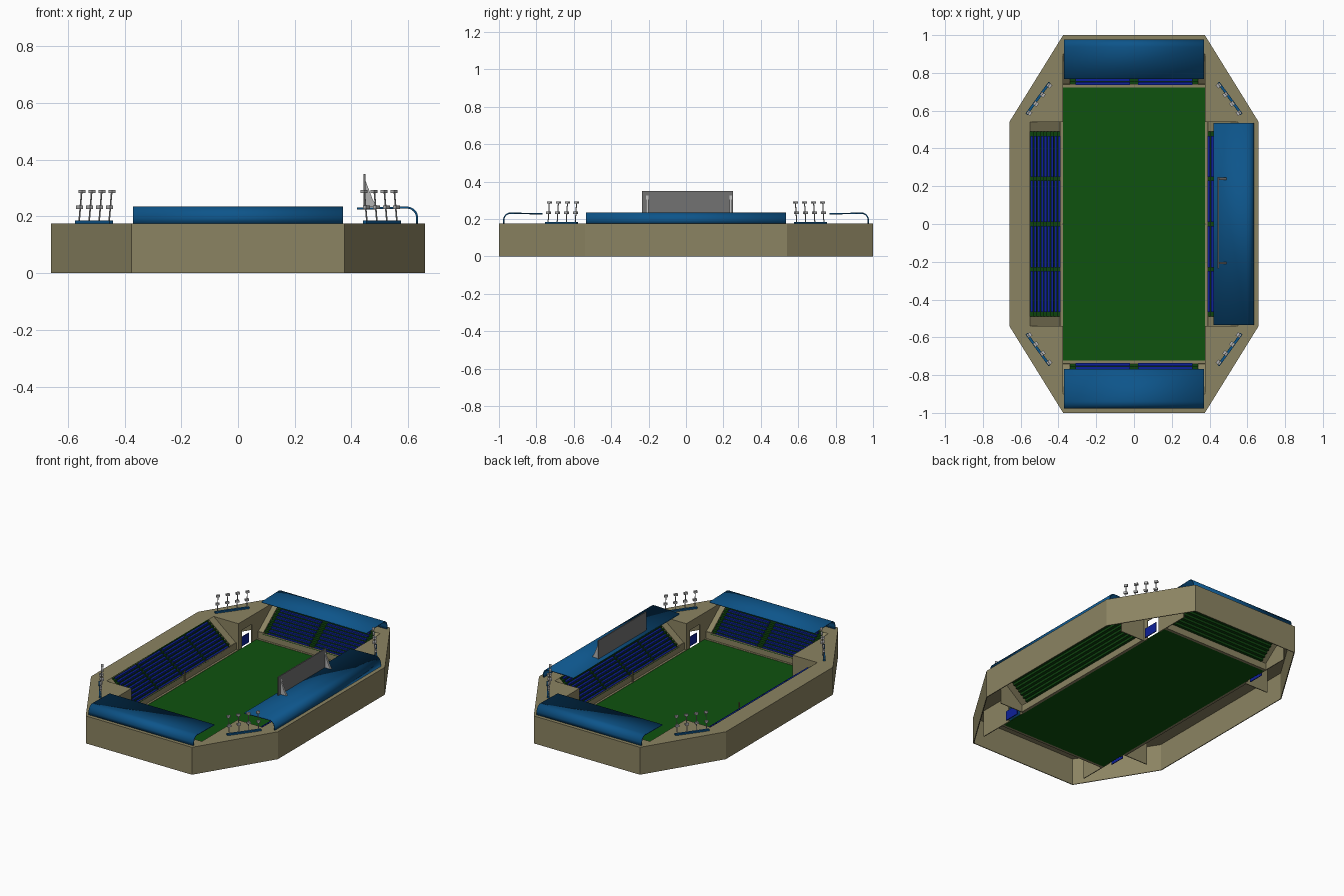
import bpy, bmesh
from math import pi, sin, cos, atan2
from mathutils import Matrix, Vector

cube = bpy.data.objects.get("Cube")
if cube:
    bpy.data.objects.remove(cube, do_unlink=True)


def material(name, r, g, b):
    m = bpy.data.materials.new(name)
    m.use_nodes = True
    m.diffuse_color = (r, g, b, 1)
    m.node_tree.nodes["Principled BSDF"].inputs["Base Color"].default_value = (r, g, b, 1)
    return m


TAN = material("sandy concrete", .26, .23, .122)
ROOF = material("roof blue", .004, .09, .255)
GRASS = material("pitch green", .0045, .085, .0045)
STEP = material("step green", .004, .055, .004)
SEAT = material("seat blue", .004, .015, .32)
GREY = material("board grey", .17, .17, .17)
LIGHT = material("light metal", .45, .45, .45)

TOP = .175       # height of the outer wall
STEP_Z = .045    # height of the first row


def make(name, bm, mat, matrix=None):
    mesh = bpy.data.meshes.new(name)
    bm.to_mesh(mesh)
    bm.free()
    mesh.materials.append(mat)
    ob = bpy.data.objects.new(name, mesh)
    if matrix:
        ob.matrix_world = matrix
    bpy.context.collection.objects.link(ob)
    return ob


def solidify(ob, thick):
    mod = ob.modifiers.new("thickness", 'SOLIDIFY')
    mod.thickness = thick
    mod.offset = -1
    return ob


def mirror(ob, x=True, y=True):
    mod = ob.modifiers.new("mirror", 'MIRROR')
    mod.use_axis = (x, y, False)
    mod.use_mirror_merge = False
    return ob


def plates(name, polys, mat, matrix=None, thick=.005):
    """Thin plates from a few polygons."""
    bm = bmesh.new()
    for p in polys:
        bm.faces.new([bm.verts.new(v) for v in p])
    return solidify(make(name, bm, mat, matrix), thick)


def add_box(bm, lo, hi):
    lo, hi = Vector(lo), Vector(hi)
    size = hi - lo
    bmesh.ops.create_cube(bm, size=1, matrix=Matrix.Translation((lo + hi) / 2)
                          @ Matrix.Diagonal((*size, 1)))


def boxes(name, pairs, mat, matrix=None):
    bm = bmesh.new()
    for lo, hi in pairs:
        add_box(bm, lo, hi)
    return make(name, bm, mat, matrix)


def sheet(name, profile, half, mat, matrix, thick):
    """Sweep a (y, z) profile along x to make a thin sheet."""
    bm = bmesh.new()
    rows = [[bm.verts.new((x, y, z)) for y, z in profile] for x in (-half, half)]
    for i in range(len(profile) - 1):
        bm.faces.new((rows[0][i], rows[1][i], rows[1][i + 1], rows[0][i + 1]))
    return solidify(make(name, bm, mat, matrix), thick)


def upright(a, b, z0, z1):
    return [(*a, z0), (*b, z0), (*b, z1), (*a, z1)]


# Outer shell, one quarter mirrored
PX, EY, SX, SY, BX, BY = .375, 1.0, .66, .54, .55, .9
mirror(plates("outer_wall", [
    upright((SX, 0), (SX, SY), 0, TOP),
    upright((SX, SY), (PX, EY), 0, TOP),
    upright((PX, EY), (0, EY), 0, TOP)], TAN))
mirror(plates("rim_deck", [
    [(PX, SY, TOP), (SX, SY, TOP), (PX, EY, TOP)],
    [(BX, 0, TOP), (SX, 0, TOP), (SX, SY, TOP), (BX, SY, TOP)],
    [(0, BY, TOP), (PX, BY, TOP), (PX, EY, TOP), (0, EY, TOP)]], TAN))

# Inner corner walls with a doorway
D0, D1, DZ = .575, .675, .12
mirror(plates("corner_wall", [
    upright((PX, D0), (PX, SY), 0, TOP),
    upright((PX, D1), (PX, D0), DZ, TOP),
    upright((PX, BY), (PX, D1), 0, TOP),
    upright((PX, SY), (BX, SY), 0, TOP)], TAN))
mirror(boxes("doorway_panel", [((PX + .02, D0, 0), (PX + .025, D1, .06))], SEAT))

# Pitch and surrounding kerb
boxes("pitch", [((-PX, -.722, 0), (PX, .722, .006))], GRASS)
mirror(boxes("kerb", [((PX, 0, 0), (.39, SY, .008)), ((0, .722, 0), (PX, .738, .008))], TAN))
mirror(boxes("halfway_post", [((PX - .003, -.003, 0), (PX + .003, .003, .08))], TAN), y=False)


# Seating stands: local y points outward
def stand(side, angle, front, back, half, green, sections, rows=9):
    m = Matrix.Rotation(angle, 4, 'Z')
    run, rise = (back - front) / rows, (TOP - STEP_Z) / rows
    profile = [(front, STEP_Z)]
    for i in range(rows):
        y, z = front + (i + 1) * run, STEP_Z + i * rise
        profile += [(y, z), (y, z + rise)]
    sheet(side + "_steps", profile, green, STEP, m, .004)
    sheet(side + "_front_wall", [(front, 0), (front, STEP_Z + .006)], half, TAN, m, .005)
    seats = []
    for i in range(rows):
        y, z = front + i * run, STEP_Z + i * rise
        for a, b in sections:
            seats.append(((a, y + .1 * run, z), (b, y + .85 * run, z + .009)))
    boxes(side + "_seats", seats, SEAT, m)
    ramp = [(green, front, STEP_Z), (half, front, STEP_Z), (half, back, TOP), (green, back, TOP)]
    mirror(plates(side + "_end_ramp", [ramp], TAN, m), y=False)


long_sections = [(-.465, -.25), (-.23, -.01), (.01, .23), (.25, .465)]
end_sections = [(-.31, -.02), (.02, .31)]
for side, angle in (("left", -pi / 2), ("right", pi / 2)):
    stand(side, angle, .388, BX, SY, .49, long_sections)
for side, angle in (("back", 0), ("front", pi)):
    stand(side, angle, .735, BY, PX, .34, end_sections)


# Curved roofs over three stands
def roof(side, angle, front, back, half):
    r = .04
    profile = [(front, .231)]
    for i in range(9):
        a = pi / 2 * (1 - i / 8)
        profile.append((back - r + r * cos(a), .235 - r + r * sin(a)))
    profile.append((back, TOP))
    ob = sheet(side + "_roof", profile, half, ROOF, Matrix.Rotation(angle, 4, 'Z'), .007)
    bpy.ops.object.select_all(action='DESELECT')
    ob.select_set(True)
    bpy.context.view_layer.objects.active = ob
    bpy.ops.object.shade_smooth_by_angle()


roof("left", -pi / 2, .42, .635, .535)
roof("back", 0, .767, .978, .37)
roof("front", pi, .767, .978, .37)

# Scoreboard on the left roof, with triangular brackets
boxes("scoreboard", [((.443, -.235, .233), (.45, .25, .35))], GREY)
for name, y in (("front", -.213), ("back", .233)):
    plates("scoreboard_bracket_" + name, [
        [(.45, y, .233), (.49, y, .233), (.475, y, .26), (.45, y, .325)]],
        LIGHT, thick=.012)

# Floodlight racks on the four corners
for fx in (-1, 1):
    for fy in (-1, 1):
        name = ("front" if fy < 0 else "back") + ("_left" if fx > 0 else "_right")
        centre = Vector((.508 * fx, .665 * fy, TOP))
        angle = atan2(-.165 * fy, .12 * fx)
        m = Matrix.Translation(centre) @ Matrix.Rotation(angle, 4, 'Z')
        boxes(name + "_light_base", [((-.104, -.007, 0), (.104, .007, .01))], ROOF, m)
        # the rack leans towards the pitch
        lean = -1 if (m.to_3x3() @ Vector((0, 1, 0))).x * fx > 0 else 1
        lamps, posts = [], bmesh.new()
        for i in range(4):
            x = -.09 + .06 * i
            for z, s in ((.058, .003), (.113, .013)):
                y = lean * s
                lamps.append(((x - .011, y - .007, z - .006), (x + .011, y + .007, z + .006)))
            add_box(posts, (x - .002, -.002, 0), (x + .002, .002, .113))
        for v in posts.verts:
            v.co.y += lean * .012 * v.co.z / .113
        make(name + "_light_posts", posts, LIGHT, m)
        boxes(name + "_lamps", lamps, LIGHT, m)
